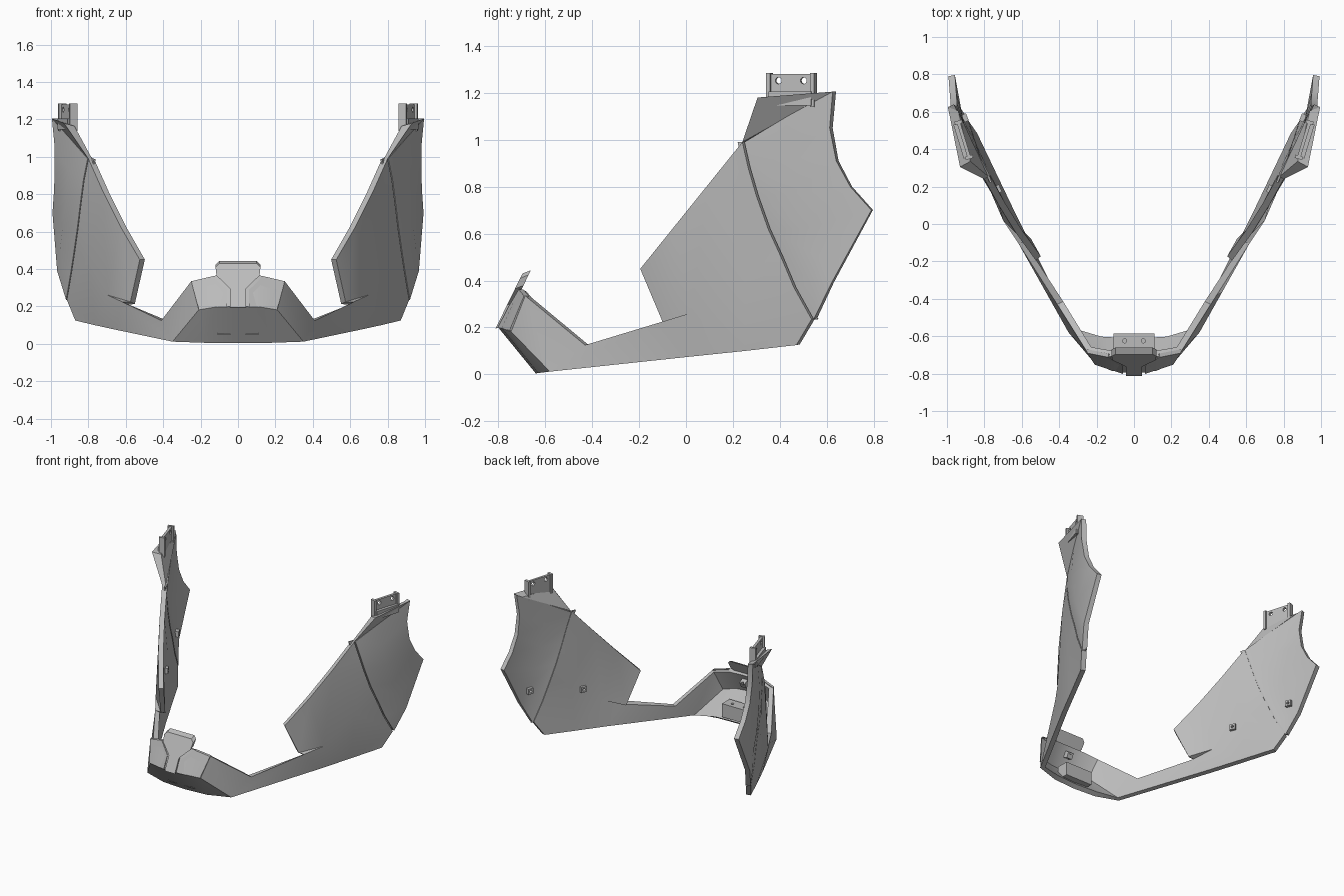
import bpy, bmesh, math
from mathutils import Vector, Matrix

cube = bpy.data.objects.get("Cube")
if cube:
    bpy.data.objects.remove(cube, do_unlink=True)

grey = bpy.data.materials.new("plain_grey")
grey.use_nodes = True
grey.diffuse_color = (0.5, 0.5, 0.5, 1)
grey.node_tree.nodes["Principled BSDF"].inputs["Base Color"].default_value = (0.5, 0.5, 0.5, 1)


def new_object(name, bm):
    mesh = bpy.data.meshes.new(name)
    bm.to_mesh(mesh)
    bm.free()
    mesh.materials.append(grey)
    ob = bpy.data.objects.new(name, mesh)
    bpy.context.collection.objects.link(ob)
    return ob


def activate(ob):
    bpy.ops.object.select_all(action='DESELECT')
    ob.select_set(True)
    bpy.context.view_layer.objects.active = ob


def finish(ob, mirror=True, thickness=0, angle=28):
    """Mirror, thicken, bake the modifiers and shade."""
    if mirror:
        m = ob.modifiers.new("mirror", 'MIRROR')
        m.merge_threshold = 0.0005
    if thickness:
        s = ob.modifiers.new("thickness", 'SOLIDIFY')
        s.thickness, s.offset = thickness, -1
    activate(ob)
    bpy.ops.object.convert(target='MESH')
    bpy.ops.object.shade_smooth_by_angle(angle=math.radians(angle))


def sheet(name, points, faces, thickness):
    """Open skin from named points, facing outwards, thickened inwards."""
    bm = bmesh.new()
    verts = {k: bm.verts.new(p) for k, p in points.items()}
    for f in faces:
        bm.faces.new([verts[k] for k in f.split()])
    bmesh.ops.recalc_face_normals(bm, faces=bm.faces)
    mid = Vector((0, 0.3, 0.5))
    if sum(f.normal.dot(f.calc_center_median() - mid) * f.calc_area() for f in bm.faces) < 0:
        bmesh.ops.reverse_faces(bm, faces=bm.faces)
    ob = new_object(name, bm)
    finish(ob, True, thickness)
    return ob


def box(name, centre, size, turn=0, tilt=0):
    bm = bmesh.new()
    mat = (Matrix.Translation(centre) @ Matrix.Rotation(math.radians(turn), 4, 'Z')
           @ Matrix.Rotation(math.radians(tilt), 4, 'X') @ Matrix.Diagonal((*size, 1)))
    bmesh.ops.create_cube(bm, size=1, matrix=mat)
    return new_object(name, bm)


def drill(ob, centre, axis, radius, depth):
    bm = bmesh.new()
    mat = Matrix.Translation(centre) @ Vector(axis).to_track_quat('Z', 'Y').to_matrix().to_4x4()
    bmesh.ops.create_cone(bm, cap_ends=True, segments=16, radius1=radius,
                          radius2=radius, depth=depth, matrix=mat)
    cutter = new_object("hole_cutter", bm)
    cutter.hide_render = True
    b = ob.modifiers.new("hole", 'BOOLEAN')
    b.operation, b.object, b.solver = 'DIFFERENCE', cutter, 'EXACT'
    activate(ob)
    bpy.ops.object.modifier_apply(modifier="hole")
    bpy.data.objects.remove(cutter, do_unlink=True)


# Curved seam between the cheek and the rear panel
seam = [Vector(p) for p in ((.80, .24, .99), (.822, .265, .88), (.838, .30, .76), (.855, .35, .62),
                            (.872, .405, .50), (.892, .46, .37), (.915, .535, .235))]

# Chin, arm and cheek in one skin
shell = {f"g{i}": p for i, p in enumerate(seam)}
shell.update(
    # chin
    M0=(0, -.64, .004), M1=(.18, -.63, .006), R0=(0, -.80, .20), R1=(.12, -.785, .197),
    R=(.21, -.745, .182), K0=(0, -.715, .37), K2=(.12, -.71, .365), K1=(.25, -.685, .335),
    # arm
    A=(.35, -.58, .012), J=(.41, -.43, .125), Ia=(.62, -.10, .225), S=(.70, .02, .262),
    b1=(.655, .02, .076), b2=(.765, .25, .10), B=(.87, .47, .125),
    # cheek
    I=(.575, -.10, .225), H=(.525, -.195, .45), t1=(.63, -.05, .63), t2=(.72, .095, .81),
    M=(.80, .25, .45))
sheet("chin_and_cheeks", shell, [
    "M0 M1 R1 R0", "M1 A R R1", "R0 R1 K2 K0", "R1 R K1 K2", "R A K1", "A J K1",
    "A b1 Ia J", "b1 S Ia", "Ia S I", "I S t1 H", "S M t2 t1", "S b1 b2 M",
    "b2 B g6 M", "M g6 g5", "M g5 g4 g3", "M g3 g2 t2", "t2 g2 g1 g0"], 0.035)

# Rear panels, split from the cheeks by a narrow groove
gap = Vector((.004, .009, 0))
ridge = [(.90, .432, 1.10), (.908, .42, .93), (.922, .45, .77), (.938, .50, .62),
         (.952, .56, .50), (.935, .54, .385)]
edge = [(.995, .625, 1.205), (.98, .612, 1.05), (.98, .64, .91), (.985, .70, .80),
        (.992, .79, .70), (.967, .62, .39)]
rear = {f"g{i}": p + gap for i, p in enumerate(seam)}
rear.update({f"r{i}": p for i, p in enumerate(ridge)})
rear.update({f"e{i}": p for i, p in enumerate(edge)})
rear_faces = ["g5 r5 g6", "r5 e5 g6"]
for i in range(5):
    rear_faces += [f"g{i} r{i} r{i+1} g{i+1}", f"r{i} e{i} e{i+1} r{i+1}"]
sheet("rear_panels", rear, rear_faces, 0.035)

# Strip closing the groove from inside
strip = {}
for i, p in enumerate(seam):
    strip[f"a{i}"] = p + Vector((-.03, -.02, 0))
    strip[f"b{i}"] = p + Vector((-.012, .026, 0))
sheet("groove_backing", strip, [f"a{i} b{i} b{i+1} a{i+1}" for i in range(6)], 0.01)

# Flared wedge on top of each side
bm = bmesh.new()
for p in ((.80, .24, .99), (.78, .255, .99), (.93, .305, 1.18), (.995, .625, 1.205),
          (.875, .335, 1.165), (.94, .605, 1.185)):
    bm.verts.new(p)
bmesh.ops.convex_hull(bm, input=bm.verts)
finish(new_object("top_flares", bm), angle=10)

# Drilled mounting tabs with end posts
turn = -17
along = Vector((math.sin(math.radians(-turn)), math.cos(math.radians(turn)), 0))
across = Vector((along.y, -along.x, 0))
centre = Vector((.91, .45, 1.21))
tab = box("mounting_tabs", centre, (.018, .2, .14), turn)
for s in (-1, 1):
    drill(tab, centre + along * s * .056 + Vector((0, 0, .042)), across, .014, .1)
finish(tab)
for label, s in (("front", -1), ("rear", 1)):
    post = box(f"tab_{label}_posts", centre + along * s * .098 + Vector((0, 0, .002)),
               (.042, .018, .145), turn)
    finish(post)
finish(box("tab_feet", centre + across * .012 - Vector((0, 0, .035)), (.035, .19, .06), turn))

# Drilled clips on the inner faces
for label, pos, ang in (("cheek", (.728, .186, .39), -26), ("rear", (.905, .567, .475), -22)):
    clip = box(f"{label}_clips", pos, (.03, .042, .042), ang)
    drill(clip, pos, (math.cos(math.radians(ang)), math.sin(math.radians(ang)), 0), .01, .1)
    finish(clip)
chin_clip = box("chin_clip", (0, -.695, .29), (.045, .04, .045), tilt=-26)
drill(chin_clip, (0, -.68, .295), (0, 1, .45), .01, .1)
finish(chin_clip, False)

# Block inside the chin with two screw holes
block = box("chin_block", (0, -.63, .10), (.22, .09, .10))
for s in (-1, 1):
    drill(block, (s * .05, -.625, .15), (0, 0, 1), .011, .08)
finish(block, False)

# Raised centre plate on the chin
half = [(.042, .195), (.042, .295), (.115, .365), (.12, .41), (.10, .43)]
outline = half + [(-x, z) for x, z in reversed(half)]
bm = bmesh.new()
face = bm.faces.new([bm.verts.new((x, -.812 + (z - .195) * .49, z)) for x, z in outline])
back = bmesh.ops.extrude_face_region(bm, geom=[face])
bmesh.ops.translate(bm, vec=(0, .036, .014),
                    verts=[v for v in back["geom"] if isinstance(v, bmesh.types.BMVert)])
bmesh.ops.recalc_face_normals(bm, faces=bm.faces)
finish(new_object("chin_plate", bm), False)

# Side strips that frame the centre plate
frame = [(.058, .20), (.058, .288), (.135, .362), (.25, .335), (.21, .187)]
bm = bmesh.new()
depth = [-.802, -.757, -.713, -.690, -.752]
face = bm.faces.new([bm.verts.new((x, y, z)) for (x, z), y in zip(frame, depth)])
back = bmesh.ops.extrude_face_region(bm, geom=[face])
bmesh.ops.translate(bm, vec=(0, .02, 0),
                    verts=[v for v in back["geom"] if isinstance(v, bmesh.types.BMVert)])
bmesh.ops.recalc_face_normals(bm, faces=bm.faces)
finish(new_object("chin_side_plates", bm))
